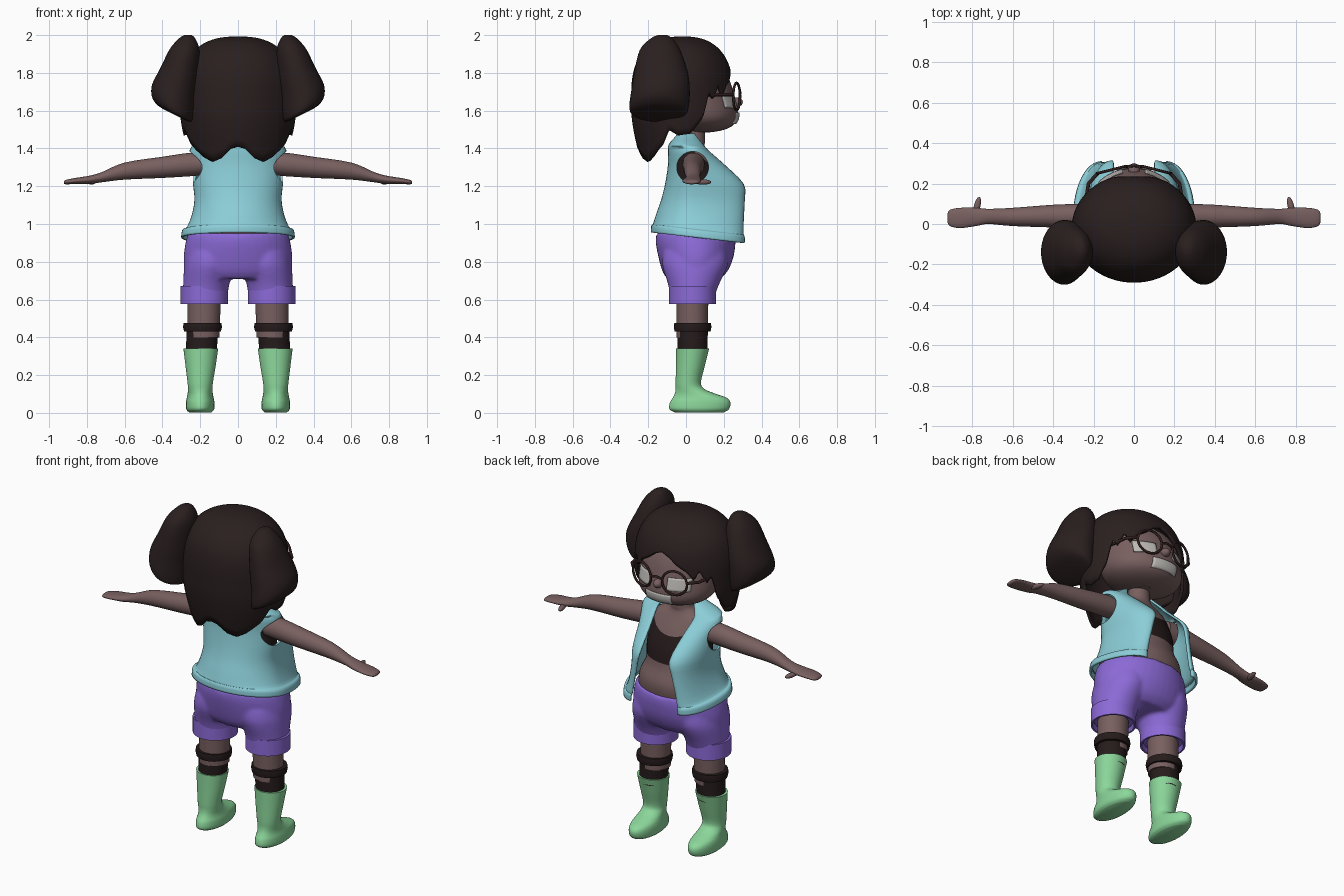
import bpy, bmesh, math
from math import sin, cos, pi, radians
from mathutils import Vector

if "Cube" in bpy.data.objects:
    bpy.data.objects.remove(bpy.data.objects["Cube"])


def material(name, r, g, b):
    m = bpy.data.materials.new(name)
    m.diffuse_color = [((c / 255 + 0.055) / 1.055) ** 2.4 for c in (r, g, b)] + [1]
    m.use_nodes = True
    m.node_tree.nodes["Principled BSDF"].inputs["Base Color"].default_value = m.diffuse_color
    return m


SKIN = material("skin", 120, 95, 95)
HAIR = material("dark brown hair", 42, 31, 31)
CLOTH = material("dark cloth", 38, 27, 27)
VEST = material("light blue", 140, 206, 216)
SHORTS = material("purple", 140, 106, 215)
BOOT = material("green", 140, 215, 155)
PALE = material("pale grey", 190, 187, 183)
FRAME = material("dark frame", 48, 30, 30)


def smooth(ob):
    bpy.ops.object.select_all(action='DESELECT')
    ob.select_set(True)
    bpy.context.view_layer.objects.active = ob
    bpy.ops.object.shade_smooth_by_angle(angle=radians(50))


def surface(name, rows, mat, wrap=True, cap=True, thick=0):
    """Skin a grid of points; optionally close rings, cap ends, add thickness."""
    bm = bmesh.new()
    grid = [[bm.verts.new(p) for p in row] for row in rows]
    n = len(grid[0])
    for a, b in zip(grid, grid[1:]):
        for i in range(n if wrap else n - 1):
            j = (i + 1) % n
            bm.faces.new((a[i], a[j], b[j], b[i]))
    if wrap and cap:
        bm.faces.new(grid[0])
        bm.faces.new(grid[-1])
    bmesh.ops.remove_doubles(bm, verts=bm.verts, dist=0.0002)
    bmesh.ops.recalc_face_normals(bm, faces=bm.faces)
    me = bpy.data.meshes.new(name)
    bm.to_mesh(me)
    bm.free()
    ob = bpy.data.objects.new(name, me)
    bpy.context.collection.objects.link(ob)
    me.materials.append(mat)
    smooth(ob)
    if thick:
        mod = ob.modifiers.new("thickness", 'SOLIDIFY')
        mod.thickness, mod.offset = thick, 0
    return ob


def refine(rings, k):
    """Catmull-Rom interpolation between rings."""
    out = []
    for i in range(len(rings) - 1):
        p = [rings[max(0, min(len(rings) - 1, i + d))] for d in (-1, 0, 1, 2)]
        for s in range(k):
            t = s / k
            out.append([0.5 * (2 * b + (c - a) * t + (2 * a - 5 * b + 4 * c - d) * t * t
                               + (3 * b - a - 3 * c + d) * t ** 3) for a, b, c, d in zip(*p)])
    return out + [rings[-1]]


def loft(name, rings, mat, side=1, k=4, n=40, along_x=False, warp=None):
    """Rings are (height, centre, half width, y back, y front)."""
    rows = []
    for h, c, r, y0, y1 in refine(rings, k):
        row = []
        for i in range(n):
            t = 2 * pi * i / n
            lat, y = c + r * sin(t), (y0 + y1) / 2 + (y1 - y0) / 2 * cos(t)
            x, z = (h, lat) if along_x else (lat, h)
            if warp:
                z = warp(x, y, z)
            row.append((side * x, y, z))
        rows.append(row)
    return surface(name, rows, mat)


def tube(name, pts, r, mat, closed=False):
    cu = bpy.data.curves.new(name, 'CURVE')
    cu.dimensions = '3D'
    cu.bevel_depth, cu.bevel_resolution = r, 2
    sp = cu.splines.new('POLY')
    sp.points.add(len(pts) - 1)
    for p, q in zip(sp.points, pts):
        p.co = (*q, 1)
    sp.use_cyclic_u = closed
    ob = bpy.data.objects.new(name, cu)
    bpy.context.collection.objects.link(ob)
    cu.materials.append(mat)


def ball(name, loc, size, mat, rot=0):
    bpy.ops.mesh.primitive_uv_sphere_add(segments=20, ring_count=12, location=loc)
    ob = bpy.context.object
    ob.name, ob.scale, ob.rotation_euler.z = name, size, rot
    ob.data.materials.append(mat)
    smooth(ob)


# Head, a squarish egg leaning forward at the chin
def head_size(z):
    d = z - 1.66
    return max(0.03, 1 - abs(d / (0.23 if d > 0 else 0.175)) ** 4) ** 0.5, 0.05 - 0.25 * d


rings = []
for i in range(33):
    z = 1.6875 - 0.2025 * cos(pi * i / 32)
    s, cy = head_size(z)
    rings.append((z, 0, 0.235 * s, cy - 0.21 * s, cy + 0.21 * s))
loft("head", rings, SKIN, k=1, n=48)
ball("nose", (0, 0.265, 1.645), (0.028, 0.036, 0.026), SKIN)


def face_plate(name, x0, x1, z0, z1):
    rows = []
    for j in range(7):
        z = z0 + (z1 - z0) * j / 6
        s, cy = head_size(z)
        xs = [x0 + (x1 - x0) * i / 10 for i in range(11)]
        rows.append([(x, cy + 0.21 * s * math.sqrt(1 - (x / 0.235 / s) ** 2) + 0.005, z) for x in xs])
    surface(name, rows, PALE, wrap=False, thick=0.005)


face_plate("mouth_plate", -0.085, 0.085, 1.53, 1.59)

# Torso with a crop top: cut along the hem and a slanted neckline plane
torso = loft("torso", [(0.85, 0, 0.24, -0.13, 0.23), (0.95, 0, 0.25, -0.15, 0.25), (1.02, 0, 0.235, -0.14, 0.25),
                       (1.1, 0, 0.2, -0.11, 0.22), (1.2, 0, 0.2, -0.085, 0.2), (1.3, 0, 0.19, -0.075, 0.16),
                       (1.37, 0, 0.17, -0.06, 0.12), (1.41, 0, 0.1, -0.04, 0.1), (1.44, 0, 0.065, -0.02, 0.1),
                       (1.52, 0, 0.06, -0.02, 0.1)], SKIN)
torso.data.materials.append(CLOTH)
bm = bmesh.new()
bm.from_mesh(torso.data)
neck_co, neck_no = Vector((0, 0.16, 1.29)), Vector((0, 0.8, 1))
for co, no in ((Vector((0, 0, 1.13)), Vector((0, 0, 1))), (neck_co, neck_no)):
    bmesh.ops.bisect_plane(bm, geom=bm.verts[:] + bm.edges[:] + bm.faces[:], plane_co=co, plane_no=no)
for f in bm.faces:
    c = f.calc_center_median()
    f.material_index = int(c.z > 1.13 and (c - neck_co).dot(neck_no) < 0)
bm.to_mesh(torso.data)
bm.free()

# Open vest: (z, half width, y back, y front, x of front edge)
rows = []
for z, rx, back, front, xe in refine([
        (0.945, 0.295, -0.18, 0.305, 0.16), (0.98, 0.29, -0.178, 0.305, 0.158), (0.988, 0.27, -0.17, 0.3, 0.155),
        (1.05, 0.24, -0.15, 0.3, 0.14), (1.12, 0.225, -0.125, 0.305, 0.12), (1.2, 0.232, -0.105, 0.3, 0.1),
        (1.3, 0.24, -0.09, 0.2, 0.11), (1.38, 0.25, -0.09, 0.11, 0.125), (1.41, 0.215, -0.085, 0.085, 0.12),
        (1.44, 0.15, -0.06, 0.06, 0.1), (1.465, 0.1, -0.04, 0.04, 0.085)], 3):
    mid = 0.035 if z < 1.4 else 0.0
    half = []
    for i in range(13):
        a = pi / 2 * (1 - i / 12)
        half.append((rx - (rx - xe) * (1 - cos(a)), mid + (front - mid) * sin(a)))
    for i in range(1, 13):
        a = pi / 2 * i / 12
        half.append((rx * cos(a), mid - (mid - back) * sin(a)))
    line = half + [(-x, y) for x, y in reversed(half[:-1])]
    drop = 0.115 * max(0, min(1, (1.15 - z) / 0.15))
    rows.append([(x, y, z + 0.01 - drop * (y + 0.18)) for x, y in line])
vest = surface("vest", rows, VEST, wrap=False, thick=0.012)
bpy.ops.mesh.primitive_cylinder_add(vertices=40, radius=0.084, depth=1, location=(0, 0.035, 1.3),
                                    rotation=(0, pi / 2, 0))
cutter = bpy.context.object
cutter.name, cutter.hide_render = "armhole_cutter", True
mod = vest.modifiers.new("armholes", 'BOOLEAN')
mod.object, mod.solver = cutter, 'EXACT'
bpy.context.view_layer.objects.active = vest
for m in [m.name for m in vest.modifiers]:
    bpy.ops.object.modifier_apply(modifier=m)
bpy.data.objects.remove(cutter)

# Shorts: pelvis and two legs fused together
parts = [loft("shorts", [(0.71, 0, 0.24, -0.1, 0.18), (0.75, 0, 0.28, -0.125, 0.22), (0.82, 0, 0.288, -0.145, 0.25),
                         (0.9, 0, 0.278, -0.16, 0.262), (0.95, 0, 0.264, -0.158, 0.258)], SHORTS)]
for s in (1, -1):
    parts.append(loft("shorts_leg", [(0.6, 0.174, 0.117, -0.08, 0.145), (0.68, 0.168, 0.122, -0.095, 0.175),
                                     (0.78, 0.15, 0.135, -0.125, 0.22), (0.85, 0.14, 0.13, -0.12, 0.22)], SHORTS, s))
bpy.ops.object.select_all(action='DESELECT')
for p in parts:
    p.select_set(True)
bpy.context.view_layer.objects.active = parts[0]
bpy.ops.object.join()
mod = parts[0].modifiers.new("fuse", 'REMESH')
mod.mode, mod.voxel_size, mod.use_smooth_shade = 'VOXEL', 0.01, True
mod = parts[0].modifiers.new("soften", 'SMOOTH')
mod.factor, mod.iterations = 0.5, 6


def pigtail_slant(x, y, z):
    return z + 0.5 * max(0, min(1, (1.85 - z) / 0.25)) * (x - 0.33)


# Paired parts
for s, tag in ((1, "right"), (-1, "left")):
    loft("arm_" + tag, [(0.18, 1.315, 0.055, -0.02, 0.1), (0.25, 1.315, 0.062, -0.02, 0.1),
                        (0.4, 1.3, 0.056, -0.017, 0.095), (0.6, 1.28, 0.045, -0.01, 0.08),
                        (0.72, 1.248, 0.027, 0, 0.075), (0.78, 1.235, 0.022, -0.01, 0.08),
                        (0.86, 1.228, 0.016, -0.02, 0.08), (0.91, 1.222, 0.012, -0.01, 0.07),
                        (0.922, 1.22, 0.005, 0.01, 0.05)], SKIN, s, along_x=True)
    ball("thumb_" + tag, (s * 0.775, 0.09, 1.222), (0.016, 0.045, 0.014), SKIN, s * 0.25)
    loft("leg_" + tag, [(0.4, 0.183, 0.085, -0.05, 0.115), (0.7, 0.178, 0.09, -0.05, 0.12)], SKIN, s, k=1)
    loft("shorts_cuff_" + tag, [(0.63, 0.178, 0.1, -0.06, 0.13), (0.577, 0.178, 0.116, -0.079, 0.149),
                                (0.577, 0.178, 0.126, -0.09, 0.16), (0.672, 0.178, 0.126, -0.09, 0.16),
                                (0.672, 0.178, 0.11, -0.07, 0.14)], SHORTS, s, k=1)
    loft("sock_" + tag, [(0.3, 0.195, 0.08, -0.045, 0.113), (0.45, 0.188, 0.085, -0.045, 0.115)], CLOTH, s, k=1)
    loft("sock_cuff_" + tag, [(0.43, 0.188, 0.086, -0.05, 0.12), (0.432, 0.188, 0.098, -0.06, 0.13),
                              (0.455, 0.188, 0.103, -0.065, 0.135), (0.475, 0.188, 0.1, -0.062, 0.132),
                              (0.476, 0.186, 0.086, -0.05, 0.118)], CLOTH, s, k=1)
    loft("boot_" + tag, [(0.003, 0.2, 0.06, -0.06, 0.2), (0.02, 0.2, 0.074, -0.088, 0.228),
                         (0.055, 0.2, 0.075, -0.085, 0.235), (0.08, 0.2, 0.071, -0.07, 0.215),
                         (0.1, 0.2, 0.067, -0.06, 0.16), (0.125, 0.2, 0.065, -0.055, 0.1),
                         (0.16, 0.2, 0.067, -0.055, 0.079), (0.25, 0.198, 0.08, -0.053, 0.1),
                         (0.34, 0.197, 0.092, -0.052, 0.122)], BOOT, s)
    loft("pigtail_" + tag, [(2.0, 0.265, 0.02, -0.15, -0.1), (1.98, 0.27, 0.045, -0.19, -0.07),
                            (1.92, 0.285, 0.08, -0.245, -0.03), (1.8, 0.315, 0.105, -0.275, 0.01),
                            (1.7, 0.34, 0.115, -0.29, 0.02), (1.62, 0.345, 0.112, -0.3, 0.015),
                            (1.585, 0.34, 0.095, -0.29, 0), (1.575, 0.335, 0.06, -0.25, -0.04)],
         HAIR, s, warp=pigtail_slant)
    face_plate("eye_plate_" + tag, *sorted((s * 0.055, s * 0.175)), 1.615, 1.69)
    # Glasses: round rim and temple bar
    tube("glasses_rim_" + tag, [(s * (0.11 + 0.072 * cos(a)), 0.268 - 0.25 * 0.072 * cos(a), 1.675 + 0.072 * sin(a))
                                for a in (2 * pi * i / 28 for i in range(28))], 0.007, FRAME, True)
    tube("glasses_temple_" + tag, [(s * 0.18, 0.25, 1.685), (s * 0.225, 0.2, 1.685), (s * 0.25, 0.04, 1.685)],
         0.009, FRAME)
tube("glasses_bridge", [(-0.04, 0.284, 1.685), (0, 0.288, 1.695), (0.04, 0.284, 1.685)], 0.007, FRAME)

# Hair cap: lower edge given by (angle from the face, height), same on both sides
EDGE = [(0, 1.82), (10, 1.8), (20, 1.76), (30, 1.73), (38, 1.68), (44, 1.74), (52, 1.66), (58, 1.7), (66, 1.56),
        (80, 1.48), (95, 1.47), (106, 1.5), (116, 1.42), (135, 1.355), (147, 1.33), (160, 1.35), (172, 1.4), (180, 1.41)]


def hair_edge(deg):
    for (a, za), (b, zb) in zip(EDGE, EDGE[1:]):
        if deg <= b:
            return za + (zb - za) * (deg - a) / (b - a)
    return EDGE[-1][1]


rows = []
for j in range(29):
    row = []
    for i in range(144):
        deg = i * 2.5 if i <= 72 else 360 - i * 2.5
        t, zb = radians(i * 2.5), hair_edge(deg)
        z = zb + (1.985 - zb) * (1 - (j / 28) ** 2)
        if z > 1.68:
            r = max(0, 1 - ((z - 1.68) / 0.305) ** 2.5) ** 0.4
        else:
            r = 1 - 0.2 * max(0, (1.6 - z) / 0.27) ** 1.5
        row.append((0.3 * r * sin(t), -0.02 + 0.262 * r * cos(t), z))
    rows.append(row)
surface("hair", rows, HAIR, cap=False, thick=0.016)
